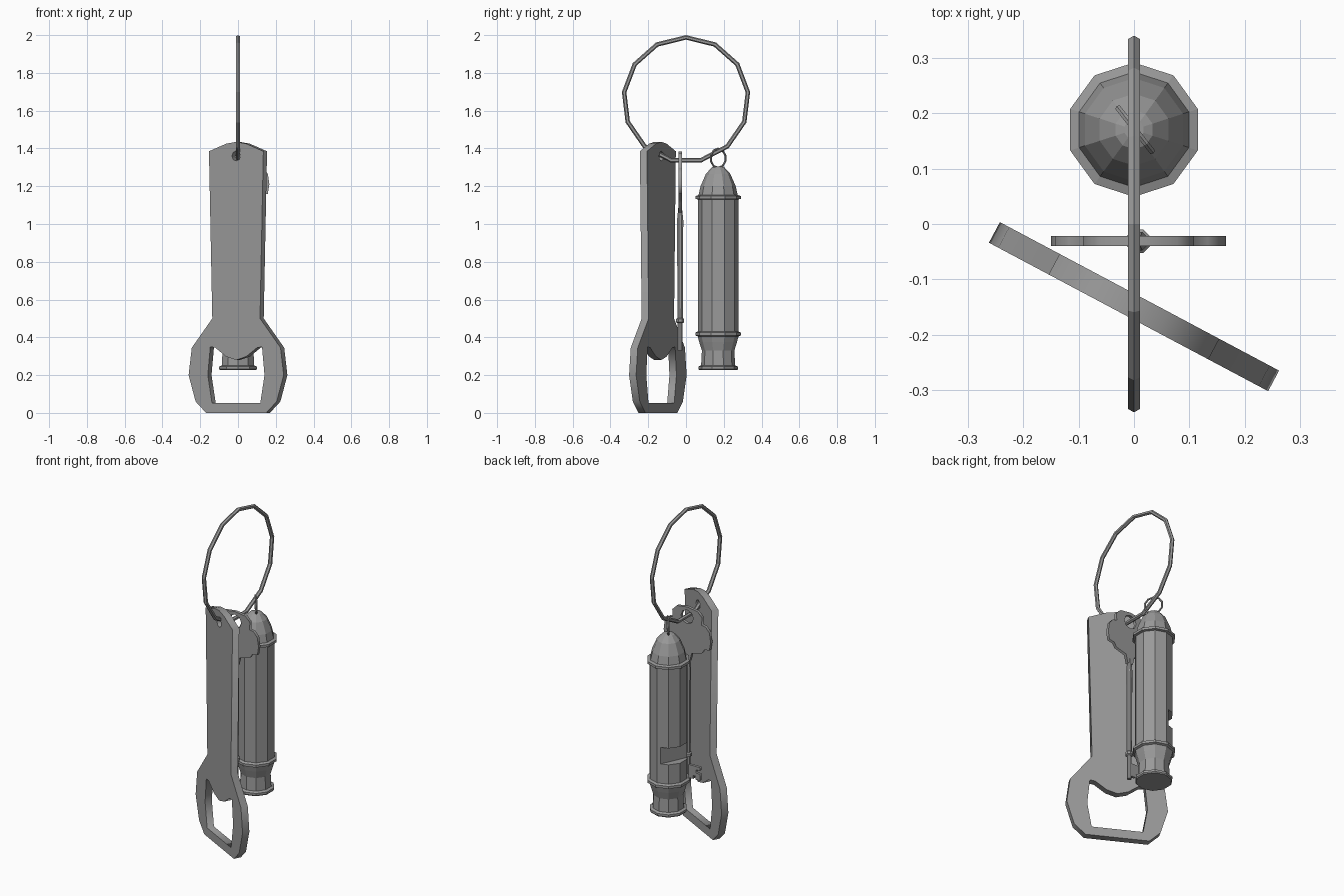
import bpy, bmesh, math
from math import pi, sin, cos, radians
from mathutils import Matrix

cube = bpy.data.objects.get("Cube")
if cube:
    bpy.data.objects.remove(cube, do_unlink=True)

steel = bpy.data.materials.new("grey_steel")
steel.use_nodes = True
colour = (0.32, 0.32, 0.32, 1)
steel.diffuse_color = colour
steel.node_tree.nodes["Principled BSDF"].inputs["Base Color"].default_value = colour


def add_object(name, data):
    obj = bpy.data.objects.new(name, data)
    bpy.context.collection.objects.link(obj)
    data.materials.append(steel)
    return obj


def mirrored(half):
    """Close a right-hand half outline with its mirror image."""
    return half + [(-x, z) for x, z in reversed(half) if x > 0]


def circle(x, z, r, n):
    return [(x + r * cos(2 * pi * i / n), z + r * sin(2 * pi * i / n)) for i in range(n)]


def plate(name, loops, thickness, x, y, turn=0):
    """Upright flat plate; loops after the first are holes."""
    curve = bpy.data.curves.new(name, 'CURVE')
    curve.dimensions = '2D'
    curve.fill_mode = 'BOTH'
    curve.extrude = thickness / 2
    for loop in loops:
        spline = curve.splines.new('POLY')
        spline.points.add(len(loop) - 1)
        for point, (u, v) in zip(spline.points, loop):
            point.co = (u, v, 0, 1)
        spline.use_cyclic_u = True
    temp = bpy.data.objects.new(name, curve)
    bpy.context.collection.objects.link(temp)
    graph = bpy.context.evaluated_depsgraph_get()
    mesh = bpy.data.meshes.new_from_object(temp.evaluated_get(graph))
    bpy.data.objects.remove(temp)
    mesh.transform(Matrix.Translation((x, y, 0)) @ Matrix.Rotation(radians(turn), 4, 'Z')
                   @ Matrix.Rotation(pi / 2, 4, 'X'))
    mesh.materials.clear()
    return add_object(name, mesh)


def lathe(name, profile, sides, x, y, phase=0.5):
    """Solid of revolution about a vertical axis, from (radius, z) pairs."""
    bm = bmesh.new()
    rings = []
    for r, z in profile:
        angles = [2 * pi * (i + phase) / sides for i in range(sides)]
        rings.append([bm.verts.new((x + r * cos(a), y + r * sin(a), z)) for a in angles])
    for low, high in zip(rings, rings[1:]):
        for i in range(sides):
            j = (i + 1) % sides
            bm.faces.new((low[i], low[j], high[j], high[i]))
    bm.faces.new(list(reversed(rings[0])))
    bm.faces.new(rings[-1])
    mesh = bpy.data.meshes.new(name)
    bm.to_mesh(mesh)
    bm.free()
    return add_object(name, mesh)


def wire_ring(name, radius, tube, sides, centre, turn):
    bpy.ops.mesh.primitive_torus_add(major_radius=radius, minor_radius=tube,
                                     major_segments=sides, minor_segments=6)
    obj = bpy.context.object
    obj.name = name
    obj.data.materials.append(steel)
    # First corner points up, then the upright ring is turned about z
    obj.data.transform(Matrix.Translation(centre) @ Matrix.Rotation(radians(turn), 4, 'Z')
                       @ Matrix.Rotation(pi / 2, 4, 'X') @ Matrix.Rotation(pi / 2, 4, 'Z'))
    for poly in obj.data.polygons:
        poly.use_smooth = False
    return obj


# Split ring holding everything
wire_ring("key_ring", 0.33, 0.012, 13, (0, 0, 1.658), 90)

# Bottle opener with tongued mouth and hanging hole
outline = mirrored([(0, 1.435), (0.06, 1.425), (0.163, 1.385), (0.143, 0.5), (0.266, 0.345),
                    (0.285, 0.2), (0.243, 0.06), (0.18, 0)])
mouth = mirrored([(0, 0.28), (0.06, 0.298), (0.125, 0.345), (0.155, 0.35),
                  (0.17, 0.2), (0.145, 0.053)])
plate("bottle_opener", [outline, mouth, circle(0, 1.36, 0.026, 8)], 0.042, 0, -0.149, -28)

# Key: bow, shaft and bit
bow = mirrored([(0, 1.385), (0.07, 1.375), (0.1, 1.345), (0.097, 1.3), (0.125, 1.295),
                (0.15, 1.265), (0.158, 1.21), (0.15, 1.16), (0.115, 1.155), (0.1, 1.13),
                (0.03, 1.11), (0.018, 1.06)])
plate("key_bow", [bow, circle(0, 1.325, 0.042, 8)], 0.018, 0.008, -0.031)
lathe("key_shaft", [(0.014, 0.33), (0.014, 0.475), (0.023, 0.48), (0.023, 0.497), (0.015, 0.503),
                    (0.018, 1.02), (0.009, 1.1), (0.009, 1.13)], 8, 0.008, -0.031)
bit = [(0, 0.35), (-0.04, 0.35), (-0.04, 0.37), (-0.055, 0.37), (-0.055, 0.35), (-0.085, 0.35),
       (-0.085, 0.39), (-0.06, 0.39), (-0.06, 0.41), (-0.085, 0.41), (-0.085, 0.43), (0, 0.43)]
plate("key_bit", [bit], 0.016, 0.008, -0.031)

# Whistle: mouthpiece, collars, barrel and domed cap
whistle = lathe("whistle", [(0.1, 0.226), (0.105, 0.232), (0.105, 0.245), (0.09, 0.252), (0.086, 0.33),
                            (0.1, 0.375), (0.108, 0.405), (0.121, 0.41), (0.121, 0.425), (0.107, 0.432),
                            (0.107, 1.13), (0.121, 1.133), (0.121, 1.148), (0.104, 1.153), (0.093, 1.2),
                            (0.065, 1.265), (0.035, 1.298), (0.018, 1.305)], 10, 0, 0.17)

# Sound window cut into the barrel
bpy.ops.mesh.primitive_cube_add(size=1)
cutter = bpy.context.object
cutter.name = "window_cutter"
cutter.hide_render = True
cutter.data.transform(Matrix.Translation((0, 0.17, 0.6)) @ Matrix.Rotation(radians(155), 4, 'Z')
                      @ Matrix.Translation((0.12, 0, 0)) @ Matrix.Diagonal((0.12, 0.3, 0.1, 1)))
cut = whistle.modifiers.new("window", 'BOOLEAN')
cut.object = cutter
cut.operation = 'DIFFERENCE'
cut.solver = 'EXACT'
bpy.context.view_layer.objects.active = whistle
bpy.ops.object.modifier_apply(modifier="window")
bpy.data.objects.remove(cutter, do_unlink=True)

# Small loop on the whistle cap
wire_ring("whistle_loop", 0.051, 0.006, 10, (0.002, 0.17, 1.348), -52)
